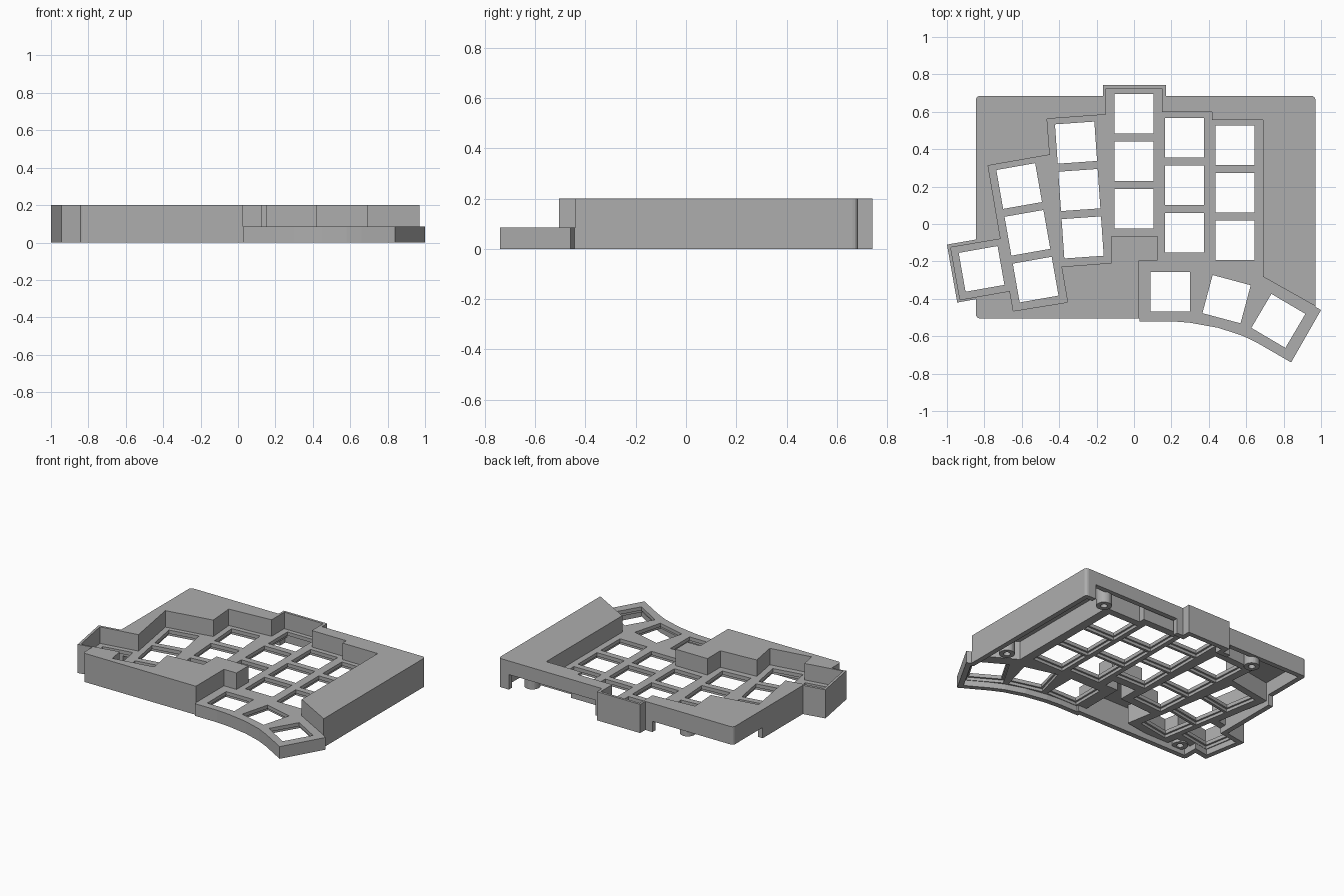
import bpy, bmesh, math
from mathutils import Vector

if "Cube" in bpy.data.objects:
    bpy.data.objects.remove(bpy.data.objects["Cube"])

grey = bpy.data.materials.new("case_grey")
grey.use_nodes = True
COLOUR = (0.42, 0.42, 0.42, 1)
grey.diffuse_color = COLOUR
grey.node_tree.nodes["Principled BSDF"].inputs["Base Color"].default_value = COLOUR

PLATE_TOP, PLATE_LOW, ROOF, HEIGHT = 0.085, 0.04, 0.17, 0.2
WALL = 0.035


def new_object(name, bm):
    bmesh.ops.recalc_face_normals(bm, faces=bm.faces)
    mesh = bpy.data.meshes.new(name)
    bm.to_mesh(mesh)
    bm.free()
    mesh.materials.append(grey)
    ob = bpy.data.objects.new(name, mesh)
    bpy.context.collection.objects.link(ob)
    return ob


def add_prism(bm, points, z0, z1):
    face = bm.faces.new([bm.verts.new((x, y, z0)) for x, y in points])
    res = bmesh.ops.extrude_face_region(bm, geom=[face])
    top = [v for v in res["geom"] if isinstance(v, bmesh.types.BMVert)]
    bmesh.ops.translate(bm, verts=top, vec=(0, 0, z1 - z0))


def prisms(name, outlines, z0, z1):
    bm = bmesh.new()
    for pts in outlines:
        add_prism(bm, pts, z0, z1)
    return new_object(name, bm)


def offset(points, d):
    """Mitred offset of a counter-clockwise outline, outwards for d > 0."""
    out = []
    n = len(points)
    for i in range(n):
        a, b, c = (Vector(points[(i + k) % n]) for k in (-1, 0, 1))
        e, f = (b - a).normalized(), (c - b).normalized()
        n1, n2 = Vector((e.y, -e.x)), Vector((f.y, -f.x))
        out.append(tuple(b + (n1 + n2) * (d / (1 + n1.dot(n2)))))
    return out


def rectangle(x0, x1, y0, y1):
    return [(x0, y0), (x1, y0), (x1, y1), (x0, y1)]


def square(x, y, size, degrees):
    c, s = math.cos(math.radians(degrees)), math.sin(math.radians(degrees))
    h = size / 2
    return [(x + c * u - s * v, y + s * u + c * v)
            for u, v in ((-h, -h), (h, -h), (h, h), (-h, h))]


def disc(x, y, r, n=24):
    return [(x + r * math.cos(2 * math.pi * i / n), y + r * math.sin(2 * math.pi * i / n))
            for i in range(n)]


def boolean(target, tool, operation="DIFFERENCE"):
    mod = target.modifiers.new("cut", "BOOLEAN")
    mod.operation, mod.solver, mod.object = operation, "EXACT", tool
    bpy.context.view_layer.update()
    graph = bpy.context.evaluated_depsgraph_get()
    mesh = bpy.data.meshes.new_from_object(target.evaluated_get(graph))
    target.modifiers.clear()
    target.data = mesh
    bpy.data.objects.remove(tool)


# Outer footprint, including the rear bump, side key pod and thumb fan
outer = [(-0.845, -0.505), (0.03, -0.505), (0.03, -0.52), (0.2, -0.52), (0.3, -0.528),
         (0.45, -0.555), (0.58, -0.597), (0.66, -0.636), (0.84, -0.74), (1.0, -0.46),
         (0.97, -0.443), (0.97, 0.685), (0.17, 0.685), (0.17, 0.742), (-0.165, 0.742),
         (-0.165, 0.685), (-0.845, 0.685), (-0.845, -0.083), (-1.0, -0.11),
         (-0.945, -0.42), (-0.845, -0.402)]

# Sunken key well, running out past the thumb fan
well = [(0.028, -0.9), (1.1, -0.9), (1.1, -0.5125), (0.69, -0.282), (0.69, 0.557),
        (0.417, 0.557), (0.417, 0.6), (0.15, 0.6), (0.15, 0.725), (-0.15, 0.725),
        (-0.15, 0.585), (-0.465, 0.562), (-0.45, 0.37), (-0.78, 0.312), (-0.713, -0.08),
        (-0.98, -0.125), (-0.93, -0.405), (-0.664, -0.358), (-0.645, -0.465),
        (-0.355, -0.418), (-0.388, -0.228), (-0.12, -0.208), (-0.12, -0.065),
        (0.125, -0.065), (0.125, -0.195), (0.028, -0.195)]

# Solid body with rounded outer corners
bm = bmesh.new()
add_prism(bm, outer, 0, HEIGHT)
round_at = [Vector(p) for p in ((-0.845, -0.505), (-0.845, 0.685), (0.97, 0.685))]
edges = [e for e in bm.edges
         if any(all((v.co.xy - p).length < 1e-4 for v in e.verts) for p in round_at)]
bmesh.ops.bevel(bm, geom=edges, offset=0.022, segments=4, profile=0.5, affect="EDGES")
case = new_object("keyboard_case", bm)

# Key well, then the hollow under the plate and under the raised roof
boolean(case, prisms("well_cutter", [well], PLATE_TOP, 0.4))
inner = offset(outer, -WALL)
boolean(case, prisms("under_plate_cutter", [inner], -0.1, PLATE_LOW))
hollow = prisms("roof_cutter", [inner], 0.02, ROOF)
boolean(hollow, prisms("well_wall", [offset(well, 0.03)], -0.05, 0.4))
boolean(case, hollow)

# Key columns: top key x, y, count, tilt
keys = []
for x, y, count, tilt in ((0, 0.59, 3, 0), (0.27, 0.46, 3, 0), (0.54, 0.42, 3, 0),
                          (-0.31, 0.435, 3, 4), (-0.614, 0.203, 3, 10),
                          (-0.815, -0.24, 1, 10), (0.195, -0.363, 1, 0),
                          (0.495, -0.402, 1, -15), (0.772, -0.518, 1, -30.5)):
    a = math.radians(tilt)
    for i in range(count):
        keys.append((x + 0.254 * i * math.sin(a), y - 0.254 * i * math.cos(a), tilt))

# Clearance recesses underneath and the switch openings
boolean(case, prisms("recess_cutter", [square(x, y, 0.236, t) for x, y, t in keys], -0.1, 0.06))
boolean(case, prisms("key_cutter", [square(x, y, 0.211, t) for x, y, t in keys], -0.1, 0.12))

# Cable openings along the rear wall and round its corner
boolean(case, prisms("rear_cutter", [rectangle(0.22, 0.89, 0.645, 0.72)], -0.1, 0.105))
corner = [(-0.9, 0.36), (-0.805, 0.36), (-0.805, 0.645), (-0.22, 0.645), (-0.22, 0.72), (-0.9, 0.72)]
boolean(case, prisms("corner_cutter", [corner], -0.1, 0.075))

# Screw bosses
spots = ((0.76, 0.61), (-0.45, 0.622), (0.84, -0.25), (-0.745, -0.435))
boolean(case, prisms("bosses", [disc(x, y, 0.05) for x, y in spots], 0.03, 0.185), "UNION")
boolean(case, prisms("screw_cutter", [disc(x, y, 0.022) for x, y in spots], -0.1, 0.12))

for poly in case.data.polygons:
    poly.use_smooth = False
